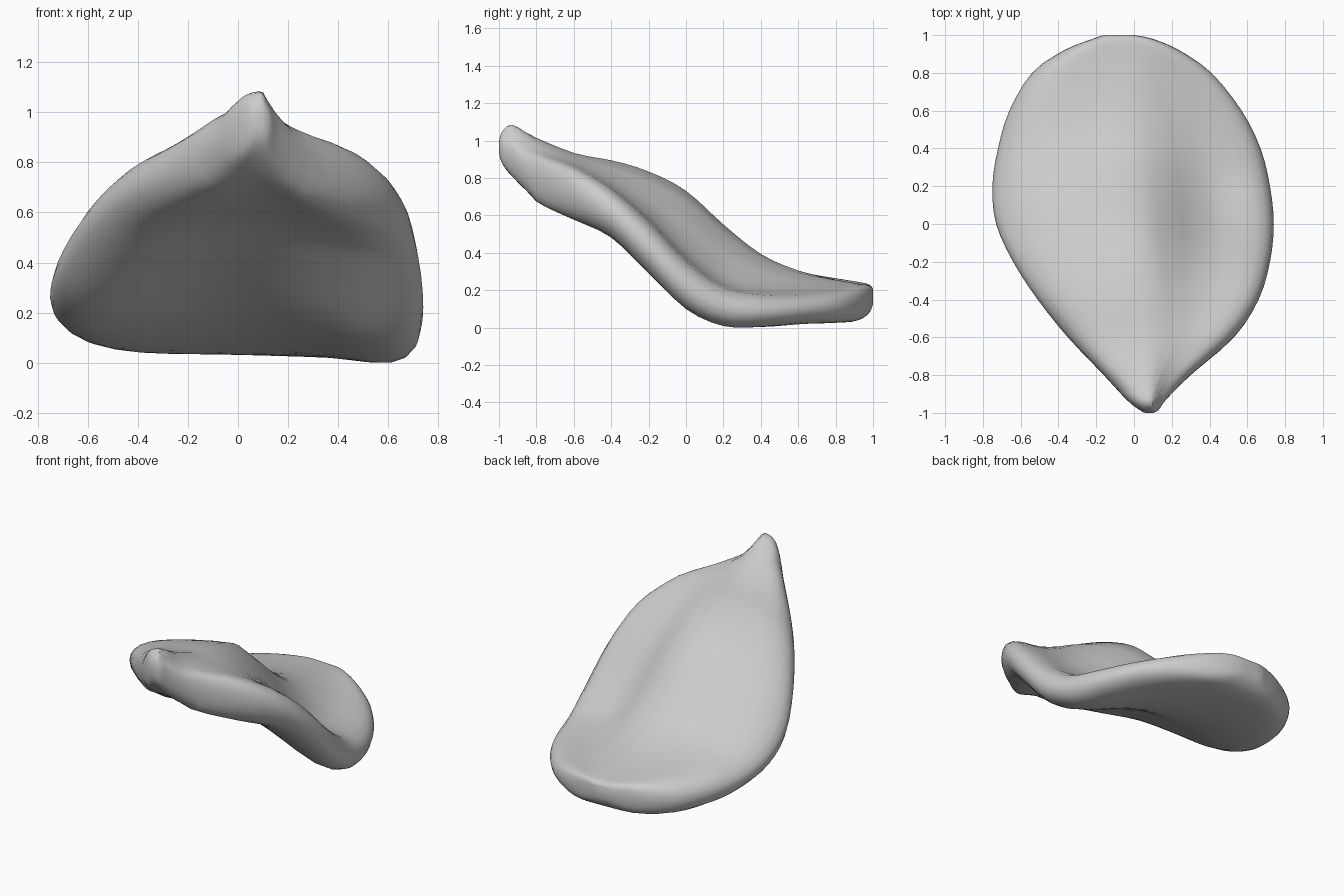
import bpy
import bmesh
import math

cube = bpy.data.objects.get("Cube")
if cube:
    bpy.data.objects.remove(cube, do_unlink=True)

# Cross-sections from tip to broad end:
# y, left x, right x, left rim top, crest top, right rim top, left bottom, right bottom
SECTIONS = [
    (-1.00, 0.06, 0.10, 1.02, 1.02, 1.02, 0.96, 0.96),
    (-0.985, 0.03, 0.13, 1.06, 1.07, 1.06, 0.90, 0.90),
    (-0.93, -0.04, 0.17, 1.07, 1.11, 1.06, 0.81, 0.81),
    (-0.80, -0.16, 0.30, 0.99, 1.04, 0.97, 0.73, 0.67),
    (-0.60, -0.35, 0.53, 0.89, 0.96, 0.90, 0.64, 0.57),
    (-0.40, -0.51, 0.66, 0.81, 0.92, 0.79, 0.54, 0.47),
    (-0.20, -0.64, 0.72, 0.68, 0.86, 0.63, 0.40, 0.26),
    (0.00, -0.73, 0.74, 0.52, 0.76, 0.43, 0.25, 0.06),
    (0.20, -0.75, 0.72, 0.41, 0.58, 0.28, 0.15, -0.02),
    (0.40, -0.72, 0.67, 0.34, 0.42, 0.23, 0.10, -0.01),
    (0.60, -0.66, 0.57, 0.32, 0.33, 0.22, 0.07, 0.02),
    (0.80, -0.54, 0.41, 0.30, 0.28, 0.23, 0.06, 0.04),
    (0.92, -0.37, 0.24, 0.28, 0.26, 0.25, 0.07, 0.06),
    (0.98, -0.22, 0.10, 0.26, 0.25, 0.25, 0.11, 0.10),
    (1.00, -0.16, 0.00, 0.23, 0.23, 0.23, 0.15, 0.15),
]
STEPS = 3    # rows between two sections
HALF = 18    # points across one face


def spline(p0, p1, p2, p3, t):
    """Catmull-Rom blend of four sections."""
    return [0.5 * (2 * b + (c - a) * t + (2 * a - 5 * b + 4 * c - d) * t * t
                   + (3 * b - a - 3 * c + d) * t ** 3)
            for a, b, c, d in zip(p0, p1, p2, p3)]


def dense_sections():
    last = len(SECTIONS) - 1
    rows = []
    for i in range(last):
        pts = [SECTIONS[min(max(i + k, 0), last)] for k in (-1, 0, 1, 2)]
        rows += [spline(*pts, j / STEPS) for j in range(STEPS)]
    return rows + [SECTIONS[-1]]


def ring(row):
    """Closed outline of one cross-section, with a rounded lip at both edges."""
    y, xl, xr, zl, zc, zr, bl, br = row
    mid, half = (xl + xr) / 2, (xr - xl) / 2
    crest = min(max((0.05 - 0.05 * y - mid) / half, -0.4), 0.4)
    rise = max(zc - (zl + zr) / 2, 0)
    # the tip is rounder than the rest of the rim
    power = 3 if y < -0.85 else 6
    points = []
    for k in range(2 * HALF):
        a = math.pi * k / HALF
        s = -math.cos(a)
        # gentle slope left of the crest, steep fold and hollow to its right
        if s < crest:
            t = (crest - s) / (crest + 1)
            top = zl + (zc - zl) * (1 - t ** 1.4)
        else:
            t = (s - crest) / (1 - crest)
            top = zr + (zc - zr) * (1 - t) ** 3.2 * (1 + 2 * t)
            top -= 0.22 * rise * math.sin(math.pi * t) ** 2
        bottom = bl + (br - bl) * (s + 1) / 2 + 0.6 * rise * (1 - s * s) ** 2
        w = max(1 - abs(s) ** power, 0) ** 0.5 * (1 if math.sin(a) >= 0 else -1)
        points.append((mid + half * s, y, (top + bottom) / 2 + (top - bottom) / 2 * w))
    return points


# Petal body lofted through the rings
bm = bmesh.new()
rings = [[bm.verts.new(p) for p in ring(r)] for r in dense_sections()]
for r0, r1 in zip(rings, rings[1:]):
    for k in range(2 * HALF):
        n = (k + 1) % (2 * HALF)
        bm.faces.new((r0[k], r0[n], r1[n], r1[k]))
bm.faces.new(rings[0])
bm.faces.new(rings[-1])
bmesh.ops.recalc_face_normals(bm, faces=bm.faces)
lowest = min(v.co.z for v in bm.verts)
bmesh.ops.translate(bm, verts=bm.verts, vec=(0, 0, -lowest))
mesh = bpy.data.meshes.new("petal")
bm.to_mesh(mesh)
bm.free()
petal = bpy.data.objects.new("petal", mesh)
bpy.context.collection.objects.link(petal)

# Plain grey material
grey = bpy.data.materials.new("light_grey")
grey.use_nodes = True
colour = (0.6, 0.6, 0.6, 1)
grey.diffuse_color = colour
grey.node_tree.nodes["Principled BSDF"].inputs["Base Color"].default_value = colour
mesh.materials.append(grey)

bpy.ops.object.select_all(action="DESELECT")
petal.select_set(True)
bpy.context.view_layer.objects.active = petal
bpy.ops.object.shade_smooth_by_angle(angle=math.radians(40))
